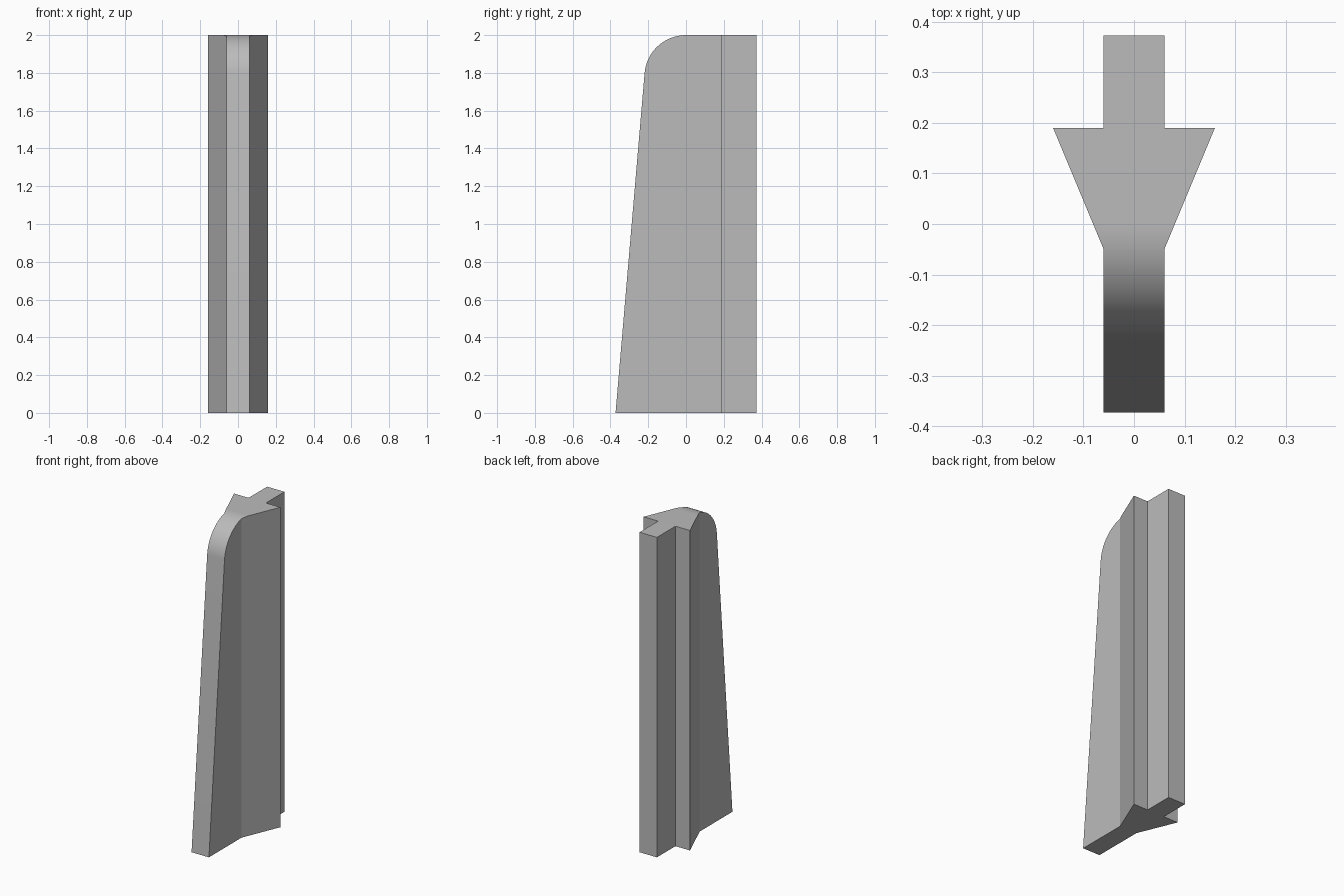
import bpy
import bmesh
import math
from mathutils import Vector

cube = bpy.data.objects.get("Cube")
if cube:
    bpy.data.objects.remove(cube, do_unlink=True)

grey = bpy.data.materials.new("plain grey")
grey.use_nodes = True
colour = (0.5, 0.5, 0.5, 1)
grey.diffuse_color = colour
grey.node_tree.nodes["Principled BSDF"].inputs["Base Color"].default_value = colour


def prism(name, points, direction):
    """Extrude a closed outline along a direction."""
    bm = bmesh.new()
    face = bm.faces.new([bm.verts.new(p) for p in points])
    out = bmesh.ops.extrude_face_region(bm, geom=[face])
    moved = [v for v in out["geom"] if isinstance(v, bmesh.types.BMVert)]
    bmesh.ops.translate(bm, verts=moved, vec=Vector(direction))
    bmesh.ops.recalc_face_normals(bm, faces=bm.faces)
    mesh = bpy.data.meshes.new(name)
    bm.to_mesh(mesh)
    bm.free()
    mesh.materials.append(grey)
    obj = bpy.data.objects.new(name, mesh)
    bpy.context.collection.objects.link(obj)
    return obj


# Plan section: narrow nose, flared shoulders, rear tongue
half = [(0.06, -0.5), (0.06, -0.05), (0.16, 0.19), (0.06, 0.19), (0.06, 0.373)]
plan = half + [(-x, y) for x, y in reversed(half)]
fin = prism("fin_post", [(x, y, -0.1) for x, y in plan], (0, 0, 2.2))

# Side profile: leaning front edge with a rounded top corner
radius, steps, lean = 0.22, 24, math.atan2(0.153, 1.8)
arc = []
for i in range(steps + 1):
    a = math.pi - lean + (lean - math.pi / 2) * i / steps
    arc.append((radius * math.cos(a), 2 - radius + radius * math.sin(a)))
side = [(-0.373, 0)] + arc + [(0.5, 2), (0.5, 0)]
cutter = prism("side_profile_cutter", [(-0.3, y, z) for y, z in side], (0.6, 0, 0))

# Keep only what both outlines share
mod = fin.modifiers.new("profile", "BOOLEAN")
mod.operation = "INTERSECT"
mod.solver = "EXACT"
mod.object = cutter
bpy.context.view_layer.objects.active = fin
fin.select_set(True)
bpy.ops.object.modifier_apply(modifier=mod.name)
bpy.data.objects.remove(cutter, do_unlink=True)

bpy.ops.object.shade_smooth_by_angle(angle=math.radians(20))
